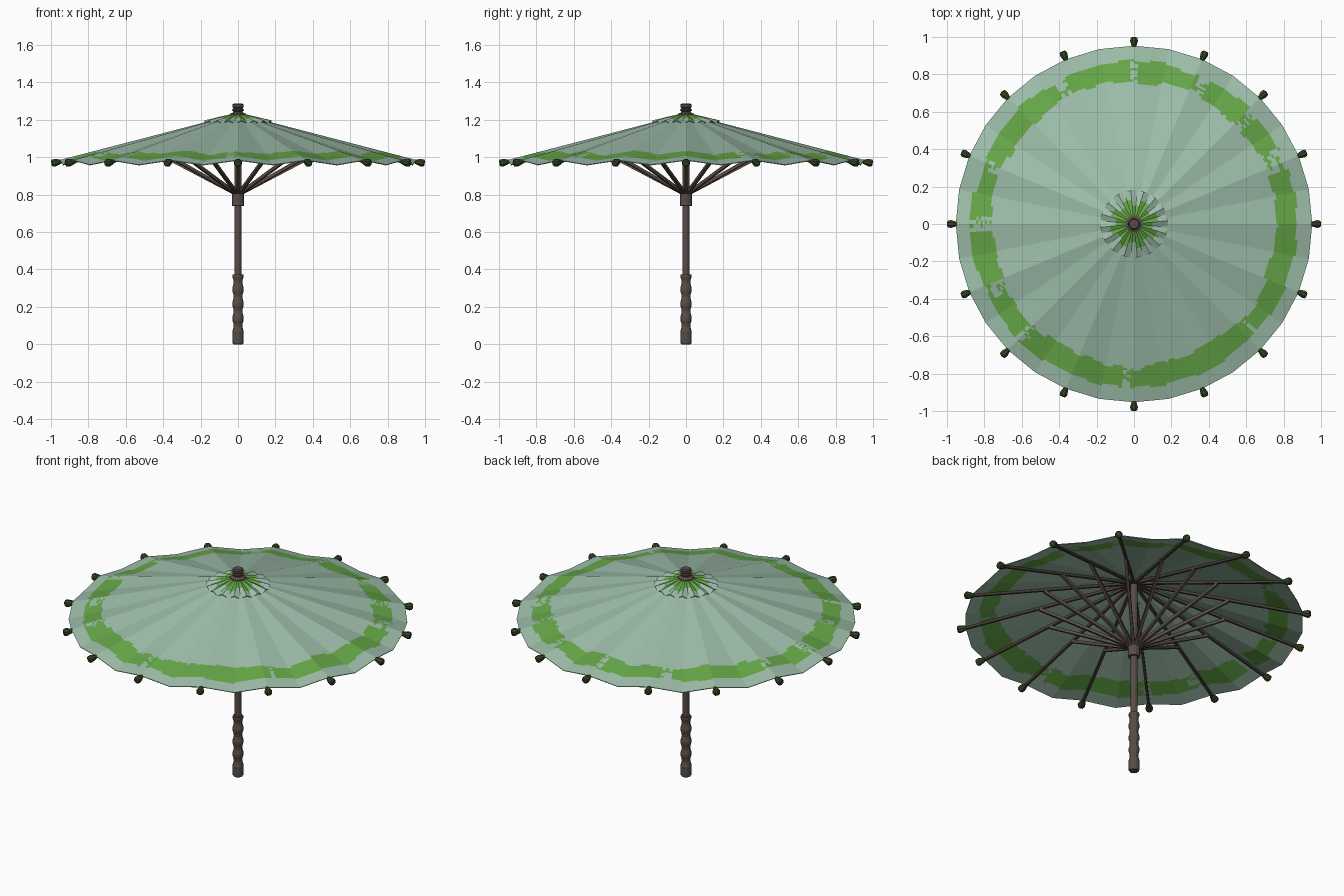
import bpy, bmesh, math, random
from mathutils import Vector, Matrix

if "Cube" in bpy.data.objects:
    bpy.data.objects.remove(bpy.data.objects["Cube"])
random.seed(4)
N = 16                       # ribs
TAU = math.tau


def mat(name, rgb):
    m = bpy.data.materials.new(name)
    lin = [((c / 255 + 0.055) / 1.055) ** 2.4 for c in rgb]
    m.diffuse_color = (*lin, 1)
    m.use_nodes = True
    m.node_tree.nodes["Principled BSDF"].inputs["Base Color"].default_value = m.diffuse_color
    return m


CLOTH = mat("pale_sage_cloth", (158, 190, 170))
GREEN = mat("leaf_green", (102, 168, 72))
WOOD = mat("dark_wood", (88, 76, 71))
RIBW = mat("rib_wood", (72, 62, 57))
TIP = mat("dark_green_tip", (54, 70, 36))


def make(name, bm, mats):
    me = bpy.data.meshes.new(name)
    bmesh.ops.recalc_face_normals(bm, faces=bm.faces)
    bm.to_mesh(me)
    bm.free()
    for m in mats:
        me.materials.append(m)
    ob = bpy.data.objects.new(name, me)
    bpy.context.collection.objects.link(ob)
    return ob


def lathe(bm, prof, sides, mtx=Matrix()):
    """Closed turned solid from (radius, height) pairs."""
    rings = []
    for r, z in prof:
        rings.append([bm.verts.new(mtx @ Vector((r * math.cos(TAU * (i + .5) / sides),
                      r * math.sin(TAU * (i + .5) / sides), z))) for i in range(sides)])
    for a, b in zip(rings, rings[1:]):
        for i in range(sides):
            j = (i + 1) % sides
            bm.faces.new((a[i], a[j], b[j], b[i]))
    bm.faces.new(rings[0][::-1])
    bm.faces.new(rings[-1])


def turned(name, prof, sides, m):
    bm = bmesh.new()
    lathe(bm, prof, sides)
    return make(name, bm, [m])


def spokes(name, p, q, fracs, sides, m):
    """Rod from p to q, both (r, z), repeated around the pole."""
    bm = bmesh.new()
    a, b = Vector((p[0], 0, p[1])), Vector((q[0], 0, q[1]))
    d = b - a
    z = d.normalized()
    y = Vector((0, 1, 0))
    x = y.cross(z)
    base = Matrix((x, y, z)).transposed().to_4x4()
    base.translation = a
    for k in range(N):
        lathe(bm, [(r, t * d.length) for r, t in fracs], sides,
              Matrix.Rotation(TAU * k / N, 4, 'Z') @ base)
    return make(name, bm, [m])


def canopy_z(r, sag=0.0):
    return 0.985 + 0.26 * (0.953 - r) - sag * r / 0.953


# canopy: flat panels sagging between ribs, finely cut for the painted band
SUB = 8
radii = [0.03, 0.18, 0.45, 0.72] + [0.738 + 0.012 * i for i in range(13)] + [0.953]
cnt = 2 * N * SUB
bm = bmesh.new()


def pleat(i, r, zr, zv):
    """Point on the straight line between a ridge and a valley."""
    k, t = divmod(i, SUB)
    t /= SUB
    p, q = [Vector((r * math.cos(math.pi * n / N), r * math.sin(math.pi * n / N),
                    zv if n % 2 else zr)) for n in (k, k + 1)]
    return p.lerp(q, t)


rings = [[bm.verts.new(pleat(i, r, canopy_z(r), canopy_z(r, 0.025)))
          for i in range(cnt)] for r in radii]
gaps = [(24, 4), (43, 2), (64, 2.5), (90, 1), (118, 2), (158, 2),
        (180, 3), (205, 2.5), (226, 2.5), (267, 1.7), (318, .8)]   # centre, half width (deg)
jit_in = [random.uniform(-.012, .012) for _ in range(cnt)]
jit_out = [random.uniform(-.010, .010) for _ in range(cnt)]
for n in range(len(radii) - 1):
    rm = (radii[n] + radii[n + 1]) / 2
    for i in range(cnt):
        j = (i + 1) % cnt
        f = bm.faces.new((rings[n][i], rings[n][j], rings[n + 1][j], rings[n + 1][i]))
        ang = 360 * (i + .5) / cnt
        lo = 0.763 + jit_in[i // 3] + 0.008 * math.sin(math.radians(ang * 7))
        hi = 0.872 + jit_out[i // 4]
        green = 0.738 < rm < 0.882 and lo < rm < hi
        for c, w in gaps:
            if abs((ang - c + 180) % 360 - 180) < w and random.random() < 0.65:
                green = False
        f.material_index = int(green)
can = make("canopy", bm, [CLOTH, GREEN])
so = can.modifiers.new("thickness", 'SOLIDIFY')
so.thickness = 0.004
so.offset = -1

# pleated top cap with green centre
bm = bmesh.new()
rows = [(0.03, 1.232, .002), (0.10, 1.216, .008), (0.13, 1.209, .011), (0.18, 1.197, .016)]
P = 32
caps = [[bm.verts.new((r * math.cos(TAU * (i + .5) / P), r * math.sin(TAU * (i + .5) / P),
         z - (a if i % 2 else 0))) for i in range(P)] for r, z, a in rows]
for n in range(3):
    for i in range(P):
        j = (i + 1) % P
        f = bm.faces.new((caps[n][i], caps[n][j], caps[n + 1][j], caps[n + 1][i]))
        f.material_index = int(n == 0 or (n == 1 and i % 4 < 2))
cap = make("top_cap", bm, [CLOTH, GREEN])
so = cap.modifiers.new("thickness", 'SOLIDIFY')
so.thickness = 0.004
so.offset = -1

# ribs, stretchers and rib tips
spokes("ribs", (0.02, canopy_z(0.02) - .014), (0.965, canopy_z(0.965) - .011),
       [(.010, 0), (.010, 1)], 4, RIBW)
spokes("stretchers", (0.015, 0.805), (0.53, canopy_z(0.53) - .02),
       [(.012, 0), (.012, 1)], 4, WOOD)
spokes("rib_tips", (0.945, canopy_z(0.945) - .010), (0.998, canopy_z(0.998) - .006),
       [(.012, 0), (.016, .25), (.022, .65), (.020, .9), (.012, 1)], 8, TIP)

# pole, runner, finial
turned("pole", [(.020, .30), (.020, 1.22)], 12, WOOD)
turned("runner", [(.032, .74), (.034, .745), (.034, .805), (.030, .812)], 12, WOOD)
turned("finial", [(.045, 1.215), (.045, 1.232), (.030, 1.238), (.024, 1.243), (.032, 1.250),
                  (.032, 1.256), (.025, 1.261), (.031, 1.268), (.031, 1.282), (.024, 1.287)], 12, WOOD)

# wavy grip
prof = [(.026, 0), (.031, .008), (.031, .04)]
prof += [(.028 + .004 * math.cos(TAU * (z - .06) / .0775), z)
         for z in [.05 + .0155 * i for i in range(21)]]
prof += [(.030, .372)]
turned("grip", prof, 12, WOOD)
